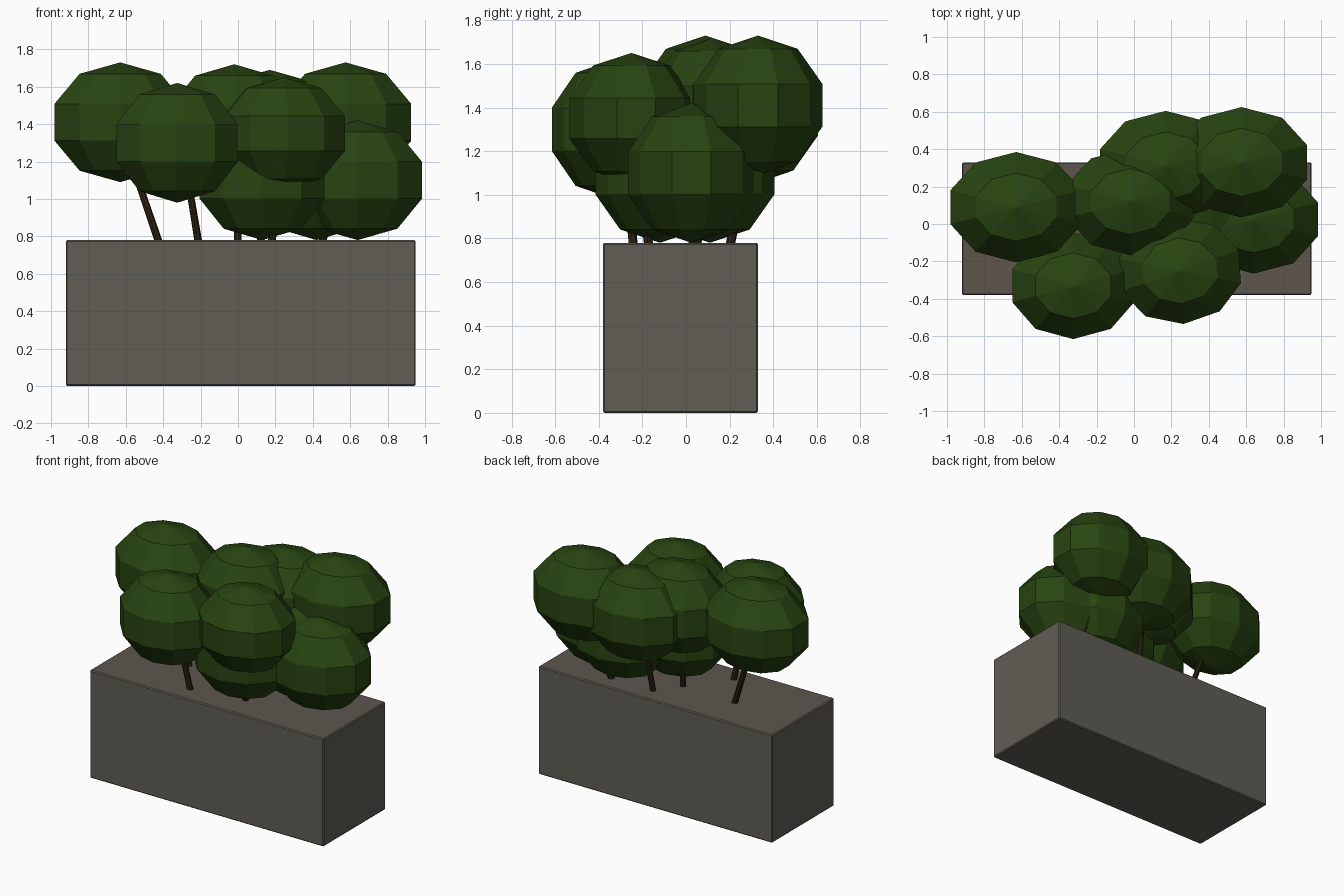
import bpy
import bmesh
import math
from mathutils import Vector, Matrix

if "Cube" in bpy.data.objects:
    bpy.data.objects.remove(bpy.data.objects["Cube"])


def material(name, rgb):
    m = bpy.data.materials.new(name)
    m.diffuse_color = (*rgb, 1)
    m.use_nodes = True
    m.node_tree.nodes["Principled BSDF"].inputs["Base Color"].default_value = m.diffuse_color
    return m


CONCRETE = material("grey concrete", (0.115, 0.109, 0.088))
SOIL = material("brown soil", (0.112, 0.092, 0.076))
LEAF = material("dark green leaves", (0.021, 0.058, 0.0055))
BARK = material("dark bark", (0.026, 0.017, 0.006))


def add_object(name, bm, *mats):
    mesh = bpy.data.meshes.new(name)
    bm.to_mesh(mesh)
    bm.free()
    for m in mats:
        mesh.materials.append(m)
    ob = bpy.data.objects.new(name, mesh)
    bpy.context.collection.objects.link(ob)
    return ob


# Planter block with softened edges and a soil-coloured top
bm = bmesh.new()
bmesh.ops.create_cube(bm, size=1)
bmesh.ops.scale(bm, vec=(1.87, 0.71, 0.78), verts=bm.verts)
bmesh.ops.translate(bm, vec=(0.015, -0.025, 0.39), verts=bm.verts)
bmesh.ops.bevel(bm, geom=bm.edges[:], offset=0.007, segments=1, affect='EDGES')
bm.normal_update()
for f in bm.faces:
    f.material_index = 1 if f.normal.z > 0.9 else 0
add_object("planter", bm, CONCRETE, SOIL)


# Leaf crowns: faceted balls, centre and radii
def crown(name, centre, radii, turn=0):
    bm = bmesh.new()
    bmesh.ops.create_uvsphere(bm, u_segments=10, v_segments=5, radius=1)
    bmesh.ops.scale(bm, vec=radii, verts=bm.verts)
    bmesh.ops.rotate(bm, matrix=Matrix.Rotation(math.radians(turn), 3, 'Z'), verts=bm.verts)
    bmesh.ops.translate(bm, vec=centre, verts=bm.verts)
    add_object(name, bm, LEAF)


BIG, MID = (0.388, 0.31, 0.32), (0.36, 0.30, 0.32)
crown("crown_left", (-0.63, 0.09, 1.41), BIG)
crown("crown_front_left", (-0.325, -0.33, 1.30), MID)
crown("crown_front_right", (0.245, -0.25, 1.35), (0.355, 0.30, 0.30), 4)
crown("crown_back_right", (0.575, 0.33, 1.41), BIG)
crown("crown_back_middle", (0.17, 0.31, 1.37), BIG)
crown("crown_middle", (-0.02, 0.12, 1.40), (0.375, 0.30, 0.32))
crown("crown_low_right", (0.64, 0.025, 1.10), (0.38, 0.305, 0.32))
crown("crown_low_middle", (0.13, -0.12, 1.10), (0.37, 0.31, 0.32))
crown("crown_low_back", (0.42, 0.11, 1.10), (0.37, 0.31, 0.32))


# Trunks: slim leaning stems from the soil into the crowns
def trunk(name, foot, head):
    a, b = Vector(foot), Vector(head)
    bm = bmesh.new()
    bmesh.ops.create_cone(bm, cap_ends=True, segments=8, radius1=0.021,
                          radius2=0.018, depth=(b - a).length)
    turn = (b - a).to_track_quat('Z', 'Y').to_matrix().to_4x4()
    bm.transform(Matrix.Translation((a + b) / 2) @ turn)
    add_object(name, bm, BARK)


trunk("trunk_left", (-0.42, 0.05, 0.76), (-0.57, 0.08, 1.20))
trunk("trunk_front_left", (-0.21, -0.24, 0.76), (-0.27, -0.28, 1.12))
trunk("trunk_middle", (0.0, 0.03, 0.76), (-0.01, 0.08, 1.20))
trunk("trunk_back_middle", (0.12, 0.20, 0.76), (0.15, 0.27, 1.18))
trunk("trunk_front_right", (0.18, -0.17, 0.76), (0.22, -0.22, 1.15))
trunk("trunk_back_right", (0.45, 0.20, 0.76), (0.54, 0.30, 1.20))
